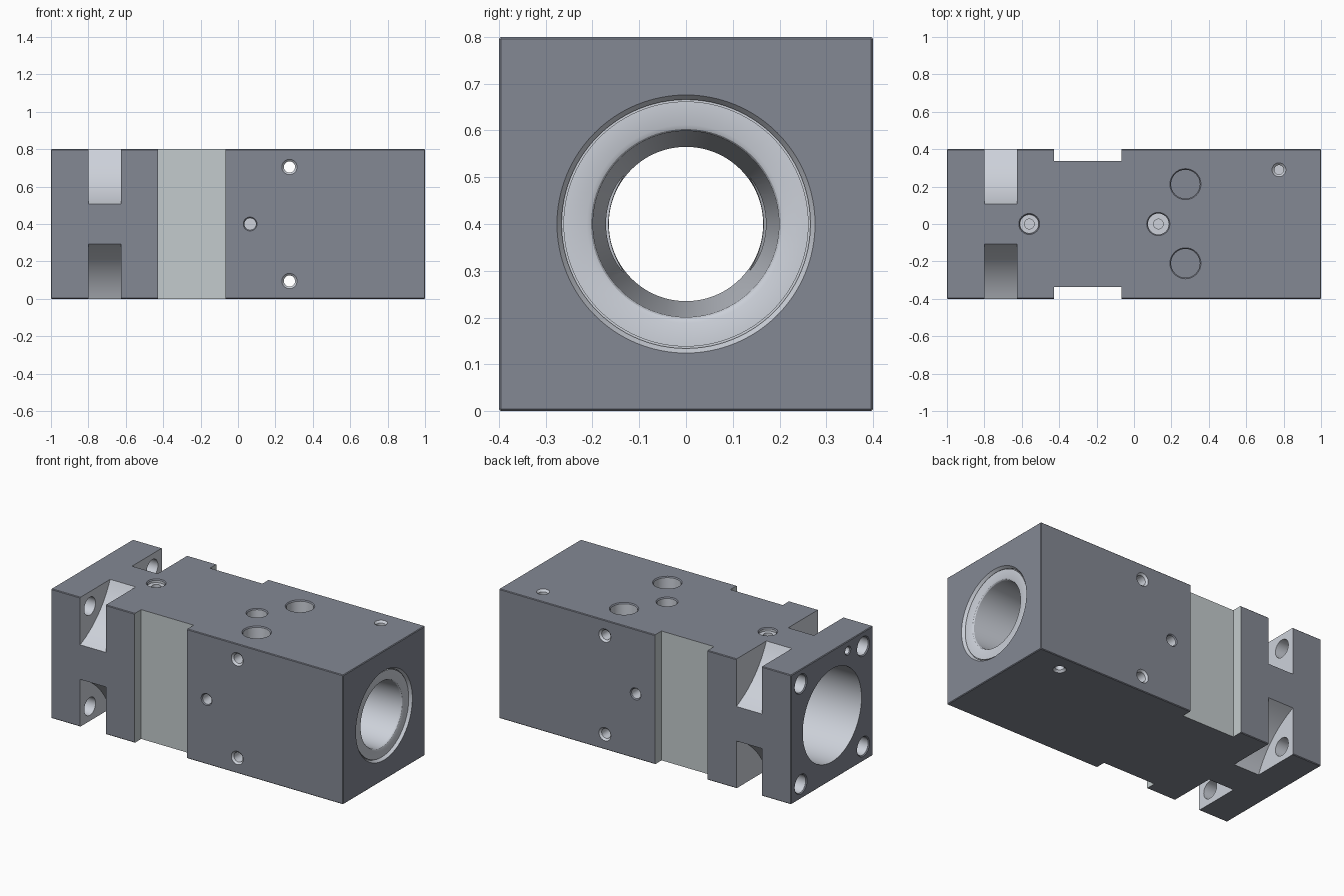
import bpy, bmesh, math
from mathutils import Vector, Matrix

if "Cube" in bpy.data.objects:
    bpy.data.objects.remove(bpy.data.objects["Cube"])

ZC = 0.4  # bore axis height


def make(name, bm):
    bmesh.ops.recalc_face_normals(bm, faces=bm.faces)
    me = bpy.data.meshes.new(name)
    bm.to_mesh(me)
    bm.free()
    ob = bpy.data.objects.new(name, me)
    bpy.context.collection.objects.link(ob)
    return ob


def box(name, lo, hi, bevel=0):
    bm = bmesh.new()
    bmesh.ops.create_cube(bm, size=1)
    lo, hi = Vector(lo), Vector(hi)
    for v in bm.verts:
        v.co = (lo + hi) / 2 + v.co * (hi - lo)
    if bevel:
        bmesh.ops.bevel(bm, geom=bm.edges[:], offset=bevel, segments=1, affect='EDGES')
    return make(name, bm)


def lathe(name, profile, origin, direction, n=48):
    """Closed solid from (distance, radius) pairs turned about an axis."""
    bm = bmesh.new()
    rot = Vector(direction).to_track_quat('Z', 'Y').to_matrix().to_4x4()
    m = Matrix.Translation(origin) @ rot
    rings = [[bm.verts.new(m @ Vector((r * math.cos(2 * math.pi * i / n),
                                       r * math.sin(2 * math.pi * i / n), d)))
              for i in range(n)] for d, r in profile]
    for a, b in zip(rings, rings[1:]):
        for i in range(n):
            j = (i + 1) % n
            bm.faces.new((a[i], a[j], b[j], b[i]))
    bm.faces.new(rings[0])
    bm.faces.new(rings[-1])
    return make(name, bm)


def prism_x(name, pts, x0, x1):
    bm = bmesh.new()
    a = [bm.verts.new((x0, y, z)) for y, z in pts]
    b = [bm.verts.new((x1, y, z)) for y, z in pts]
    bm.faces.new(a)
    bm.faces.new(b)
    for i in range(len(pts)):
        j = (i + 1) % len(pts)
        bm.faces.new((a[i], a[j], b[j], b[i]))
    return make(name, bm)


# Main housing block
housing = box("spindle_housing", (-1, -0.4, 0), (1, 0.4, 0.8), 0.004)


def cut(tool, target=housing):
    bpy.context.view_layer.objects.active = target
    mod = target.modifiers.new("cut", 'BOOLEAN')
    mod.operation = 'DIFFERENCE'
    mod.solver = 'EXACT'
    mod.object = tool
    bpy.ops.object.modifier_apply(modifier=mod.name)
    bpy.data.objects.remove(tool)


def drill(pos, direction, r, depth, chamfer=0.006, through=False):
    """Hole with a chamfered mouth; a through hole gets one at both ends."""
    e = 0.01
    half = [(-e, r + chamfer), (0, r + chamfer), (chamfer, r)]
    end = [(depth - d, q) for d, q in reversed(half)] if through else [(depth, r)]
    cut(lathe("hole_cutter", half + end, pos, direction, 32))


# Main bore: large rear bore, tapered nose with recessed ring
cut(lathe("bore_cutter", [(-0.01, 0.287), (1.0, 0.287), (1.0, 0.165), (1.2, 0.165),
                          (1.975, 0.199), (1.981, 0.203), (1.985, 0.212), (1.985, 0.266),
                          (2.0, 0.276), (2.01, 0.276)],
          (-1, 0, ZC), (1, 0, 0), 96))

# Fine seam around the nose ring
seam = lathe("seam_cutter", [(0, 0.266), (0.03, 0.266)], (0.975, 0, ZC), (1, 0, 0), 96)
cut(lathe("seam_core", [(-0.02, 0.262), (0.06, 0.262)], (0.975, 0, ZC), (1, 0, 0), 96), seam)
cut(seam)

# Side grooves
for s in (-1, 1):
    y0, y1 = sorted((s * 0.336, s * 0.5))
    cut(box("groove_cutter", (-0.427, y0, -0.1), (-0.068, y1, 0.9)))

# Four corner pockets with hollow curved floors, and their flange bolt holes
inset, sag = 0.293, 0.04
for sy in (-1, 1):
    for sz in (-1, 1):
        pts = [(0.5, 0.5), (0.5, 0.4 - inset)]
        for i in range(17):
            t = i / 16
            bulge = 4 * sag * t * (1 - t) * math.sqrt(0.5)
            pts.append((0.4 - inset * t - bulge, 0.4 - inset * (1 - t) - bulge))
        pts.append((0.4 - inset, 0.5))
        cut(prism_x("pocket_cutter", [(sy * y, ZC + sz * z) for y, z in pts], -0.8, -0.625))
        drill((-1, sy * 0.305, ZC + sz * 0.31), (1, 0, 0), 0.055, 0.25)

# Small port on the rear face
drill((-1, -0.155, 0.74), (1, 0, 0), 0.022, 0.12)

# Side holes: through dowel holes and a blind centre hole per side
for z in (0.095, 0.705):
    drill((0.275, -0.4, z), (0, 1, 0), 0.03, 0.8, 0.011, True)
for s in (-1, 1):
    drill((0.065, s * 0.4, ZC), (0, -s, 0), 0.031, 0.1)

# Vertical through holes, and a small blind hole top and bottom
for y in (-0.21, 0.213):
    drill((0.275, y, 0.8), (0, 0, -1), 0.077, 0.8, 0.006, True)
for z, d in ((0.8, -1), (0, 1)):
    drill((0.775, 0.29, z), (0, 0, d), 0.025, 0.09, 0.012)

# Counterbored ports on the top
for x, r, depth in ((0.13, 0.056, 0.07), (-0.56, 0.05, 0.02)):
    drill((x, 0, 0.8), (0, 0, -1), r, depth)
    drill((x, 0, 0.8), (0, 0, -1), 0.026, depth + 0.03, 0.001)

# Colours: dark outer skin, bright machined cuts, pale groove panels
mesh = housing.data
mesh.materials.clear()
for name, col in (("dark_skin", (0.23, 0.247, 0.295)), ("machined", (0.61, 0.64, 0.70)),
                  ("groove_panel", (0.55, 0.6, 0.61))):
    mat = bpy.data.materials.new(name)
    mat.diffuse_color = (*col, 1)
    mat.use_nodes = True
    mat.node_tree.nodes["Principled BSDF"].inputs["Base Color"].default_value = mat.diffuse_color
    mesh.materials.append(mat)
for p in mesh.polygons:
    gap = [1 - abs(p.center.x), 0.4 - abs(p.center.y), 0.4 - abs(p.center.z - ZC)]
    n = [abs(c) for c in p.normal]
    skin = any(g < 0.0035 and a > 0.7 for g, a in zip(gap, n))
    groove = -0.43 < p.center.x < -0.06 and abs(p.center.y) > 0.33
    p.material_index = 0 if skin else 2 if groove else 1

bpy.ops.object.select_all(action='DESELECT')
housing.select_set(True)
bpy.context.view_layer.objects.active = housing
bpy.ops.object.shade_smooth_by_angle(angle=math.radians(25))
